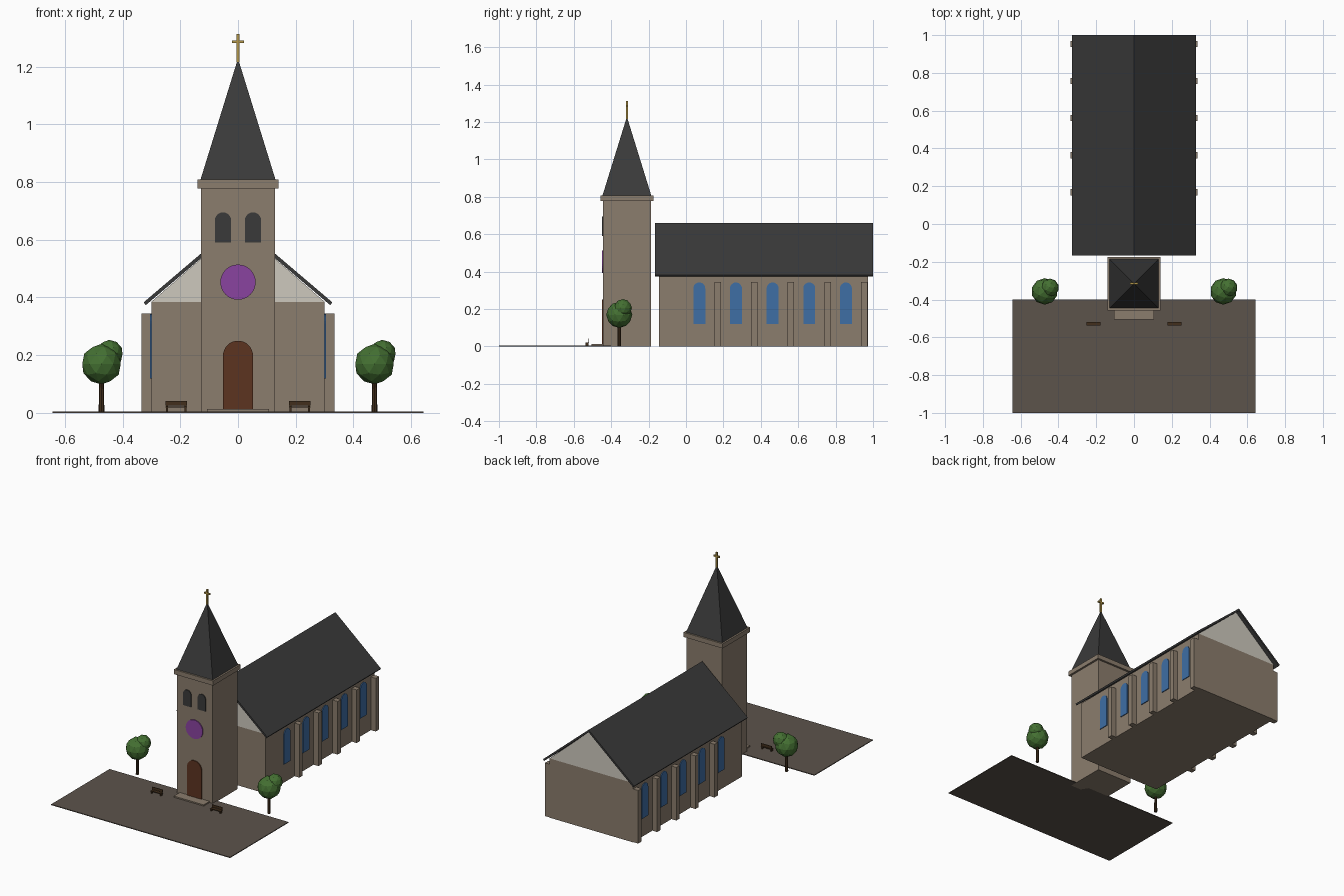
import bpy
import bmesh
import math
from mathutils import Matrix

cube = bpy.data.objects.get("Cube")
if cube:
    bpy.data.objects.remove(cube, do_unlink=True)


def material(name, r, g, b):
    """Flat material from 0-255 display values, stored linear."""
    lin = [((c / 255 + 0.055) / 1.055) ** 2.4 for c in (r, g, b)]
    mat = bpy.data.materials.new(name)
    mat.use_nodes = True
    mat.diffuse_color = (*lin, 1)
    bsdf = mat.node_tree.nodes["Principled BSDF"]
    bsdf.inputs["Base Color"].default_value = (*lin, 1)
    bsdf.inputs["Roughness"].default_value = 0.9
    return mat


STONE = material("stone", 139, 125, 109)
SLATE = material("slate", 58, 58, 58)
PAVING = material("paving", 92, 83, 75)
PLASTER = material("pale plaster", 206, 201, 190)
BLUE = material("blue glass", 62, 110, 165)
PURPLE = material("purple glass", 138, 68, 160)
DOOR = material("door wood", 92, 52, 32)
BARK = material("dark wood", 66, 47, 28)
LEAF = material("leaf green", 68, 112, 50)
GOLD = material("gold", 178, 150, 72)


def finish(bm, name, mat):
    bmesh.ops.recalc_face_normals(bm, faces=bm.faces)
    mesh = bpy.data.meshes.new(name)
    bm.to_mesh(mesh)
    bm.free()
    mesh.materials.append(mat)
    obj = bpy.data.objects.new(name, mesh)
    bpy.context.collection.objects.link(obj)
    return obj


def box(name, mat, x, y, z):
    """Box from three (low, high) ranges."""
    bm = bmesh.new()
    spans = (x, y, z)
    size = Matrix.Diagonal([b - a for a, b in spans] + [1])
    place = Matrix.Translation([(a + b) / 2 for a, b in spans])
    bmesh.ops.create_cube(bm, size=1, matrix=place @ size)
    return finish(bm, name, mat)


def prism(name, mat, profile, axis, start, end):
    """Extrude a (horizontal, z) profile along the x or y axis."""
    bm = bmesh.new()
    verts = [bm.verts.new((start, u, v) if axis == "x" else (u, start, v))
             for u, v in profile]
    face = bm.faces.new(verts)
    moved = bmesh.ops.extrude_face_region(bm, geom=[face])["geom"]
    offset = (end - start, 0, 0) if axis == "x" else (0, end - start, 0)
    bmesh.ops.translate(bm, vec=offset,
                        verts=[g for g in moved if isinstance(g, bmesh.types.BMVert)])
    return finish(bm, name, mat)


def arch(centre, half, bottom, top, steps=12):
    """Round-headed opening outline."""
    arc = [math.pi * i / steps for i in range(steps + 1)]
    return ([(centre - half, bottom), (centre + half, bottom)]
            + [(centre + half * math.cos(a), top - half + half * math.sin(a)) for a in arc])


def cone(name, mat, sides, r1, r2, low, high, x, y, turn=0.0):
    bm = bmesh.new()
    place = Matrix.Translation((x, y, (low + high) / 2)) @ Matrix.Rotation(turn, 4, "Z")
    bmesh.ops.create_cone(bm, cap_ends=True, segments=sides, radius1=r1, radius2=r2,
                          depth=high - low, matrix=place)
    bmesh.ops.remove_doubles(bm, verts=bm.verts, dist=0.0001)
    return finish(bm, name, mat)


def ball(name, mat, radius, centre):
    bm = bmesh.new()
    bmesh.ops.create_icosphere(bm, subdivisions=2, radius=radius,
                               matrix=Matrix.Translation(centre))
    return finish(bm, name, mat)


# Forecourt and doorstep
box("forecourt", PAVING, (-0.643, 0.643), (-1, -0.4), (0, 0.005))
box("doorstep", STONE, (-0.107, 0.107), (-0.505, -0.44), (0, 0.013))

# Tower, cornice and spire
TY = -0.316
box("tower", STONE, (-0.128, 0.128), (TY - 0.128, TY + 0.128), (0, 0.78))
box("tower_cornice", STONE, (-0.141, 0.141), (TY - 0.141, TY + 0.141), (0.778, 0.808))
cone("spire", SLATE, 4, 0.13 * math.sqrt(2), 0, 0.808, 1.228, 0, TY, math.pi / 4)

# Cross on the spire
box("cross_upright", GOLD, (-0.005, 0.005), (TY - 0.005, TY + 0.005), (1.215, 1.312))
box("cross_arm", GOLD, (-0.021, 0.021), (TY - 0.005, TY + 0.005), (1.281, 1.291))

# Tower front: door, rose window, belfry openings
FRONT = TY - 0.128
prism("door", DOOR, arch(0, 0.052, 0.013, 0.25, 16), "y", FRONT - 0.006, FRONT + 0.002)
rose = [(0.061 * math.cos(math.tau * i / 32), 0.453 + 0.061 * math.sin(math.tau * i / 32))
        for i in range(32)]
prism("rose_window", PURPLE, rose, "y", FRONT - 0.006, FRONT + 0.002)
for side, s in (("left", 1), ("right", -1)):
    prism("belfry_opening_" + side, SLATE, arch(s * 0.052, 0.028, 0.59, 0.695),
          "y", FRONT - 0.005, FRONT + 0.002)

# Nave walls, gables and roof slabs
N0, N1 = -0.144, 0.973
box("nave", STONE, (-0.3, 0.3), (N0, N1), (0, 0.385))
prism("gables", PLASTER, [(-0.3, 0.385), (0.3, 0.385), (0, 0.646)], "y", N0, N1)
for side, s in (("left", 1), ("right", -1)):
    slab = [(0, 0.661), (s * 0.327, 0.383), (s * 0.32, 0.373), (0, 0.645)]
    prism("roof_" + side, SLATE, slab, "y", -0.167, 1.0)

    # Side bays: one window and one buttress each
    for i in range(5):
        y = 0.071 + i * 0.196
        prism(f"nave_window_{side}_{i + 1}", BLUE, arch(y, 0.032, 0.12, 0.342),
              "x", s * 0.298, s * 0.305)
        low, high = sorted((s * 0.295, s * 0.335))
        box(f"buttress_{side}_{i + 1}", STONE, (low, high),
            (y + 0.081, y + 0.115), (0, 0.345))

    # Trees
    x, y = s * 0.473, -0.357
    cone("tree_trunk_" + side, BARK, 8, 0.01, 0.008, 0, 0.12, x, y)
    ball("tree_crown_" + side, LEAF, 0.07, (x, y, 0.169))
    ball("tree_upper_crown_" + side, LEAF, 0.048, (x + 0.027, y + 0.02, 0.205))

    # Benches
    x = s * 0.214
    box("bench_seat_" + side, BARK, (x - 0.037, x + 0.037), (-0.538, -0.518), (0.018, 0.022))
    box("bench_back_" + side, BARK, (x - 0.037, x + 0.037), (-0.522, -0.518), (0.025, 0.041))
    for end in (-1, 1):
        ex = x + end * 0.032
        label = f"{side}_{'outer' if end == s else 'inner'}"
        box("bench_leg_" + label, BARK, (ex - 0.003, ex + 0.003),
            (-0.536, -0.52), (0.005, 0.018))
        box("bench_post_" + label, BARK, (ex - 0.003, ex + 0.003),
            (-0.521, -0.519), (0.018, 0.03))
